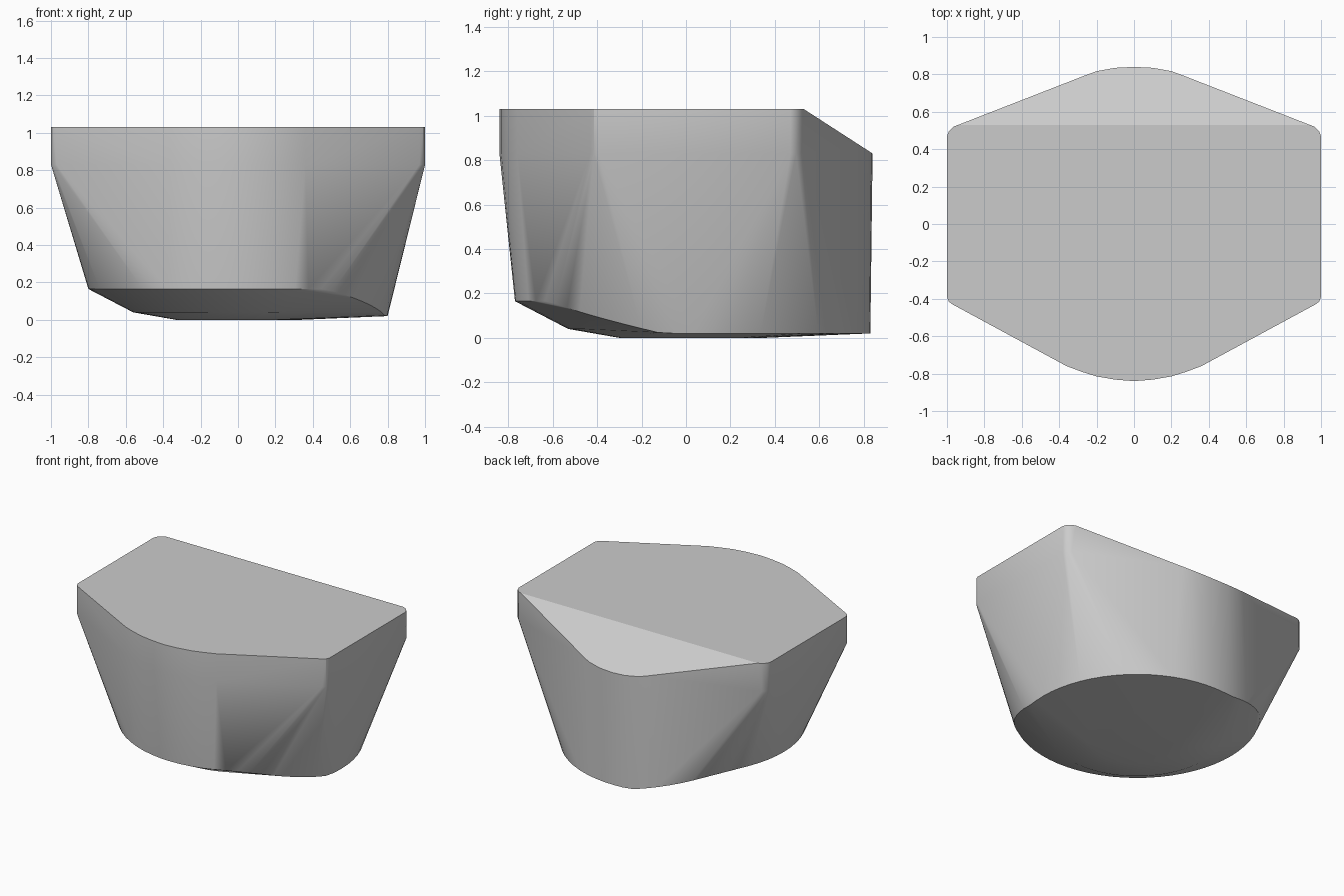
import bpy
import bmesh
from math import cos, sin, radians

old = bpy.data.objects.get("Cube")
if old:
    bpy.data.objects.remove(old)

TOP, SHOULDER, SLOPE_Y = 1.03, 0.83, 0.53

# Half outline of the upper body, front to back
half = [(0, -0.84), (0.1, -0.832), (0.2, -0.815), (0.28, -0.79), (0.36, -0.76),
        (0.97, -0.43), (0.99, -0.415), (1, -0.39), (1, 0.47), (0.99, 0.495), (0.965, 0.52),
        (0.26, 0.795), (0.2, 0.817), (0.1, 0.835), (0, 0.84)]
outline = half + [(-x, y) for x, y in half[1:-1]]


def roof(y):
    """Flat roof that slopes down behind SLOPE_Y."""
    return TOP - max(0, y - SLOPE_Y) * (TOP - SHOULDER) / (0.84 - SLOPE_Y)


def rim_height(angle):
    """Foot rim: low at back left, raised at the opposite side."""
    away = abs(angle - 45)
    t = min(1, max(0, (away - 55) / 44))
    return 0.02 + 0.145 * t


points = []
for x, y in outline:
    points += [(x, y, roof(y)), (x, y, SHOULDER)]

# Flat line where the roof starts to slope
points += [(s * 0.94, SLOPE_Y, TOP) for s in (-1, 1)]

# Round foot rim and shallow domed underside
for i in range(64):
    a = -135 + i * 360 / 64
    c, s = cos(radians(a)), sin(radians(a))
    points.append((0.8 * c, 0.03 + 0.8 * s, rim_height(a)))
    points.append((0.56 * c, 0.03 + 0.56 * s, 0.04))
    points.append((0.33 * c, 0.03 + 0.33 * s, 0.0))

# Wrap the outlines in one convex body
bm = bmesh.new()
for p in points:
    bm.verts.new(p)
hull = bmesh.ops.convex_hull(bm, input=bm.verts[:])
loose = {g for g in hull["geom_interior"] + hull["geom_unused"]
         if isinstance(g, bmesh.types.BMVert)}
bmesh.ops.delete(bm, geom=list(loose), context='VERTS')
bmesh.ops.remove_doubles(bm, verts=bm.verts[:], dist=0.0005)
bmesh.ops.dissolve_limit(bm, angle_limit=radians(0.5), verts=bm.verts[:], edges=bm.edges[:])
bmesh.ops.recalc_face_normals(bm, faces=bm.faces[:])

mesh = bpy.data.meshes.new("tapered_body")
bm.to_mesh(mesh)
bm.free()
body = bpy.data.objects.new("tapered_body", mesh)
bpy.context.collection.objects.link(body)

# Plain grey
grey = bpy.data.materials.new("plain_grey")
grey.use_nodes = True
colour = (0.6, 0.6, 0.6, 1)
grey.diffuse_color = colour
grey.node_tree.nodes["Principled BSDF"].inputs["Base Color"].default_value = colour
mesh.materials.append(grey)

bpy.ops.object.select_all(action='DESELECT')
body.select_set(True)
bpy.context.view_layer.objects.active = body
bpy.ops.object.shade_smooth_by_angle(angle=radians(30))
